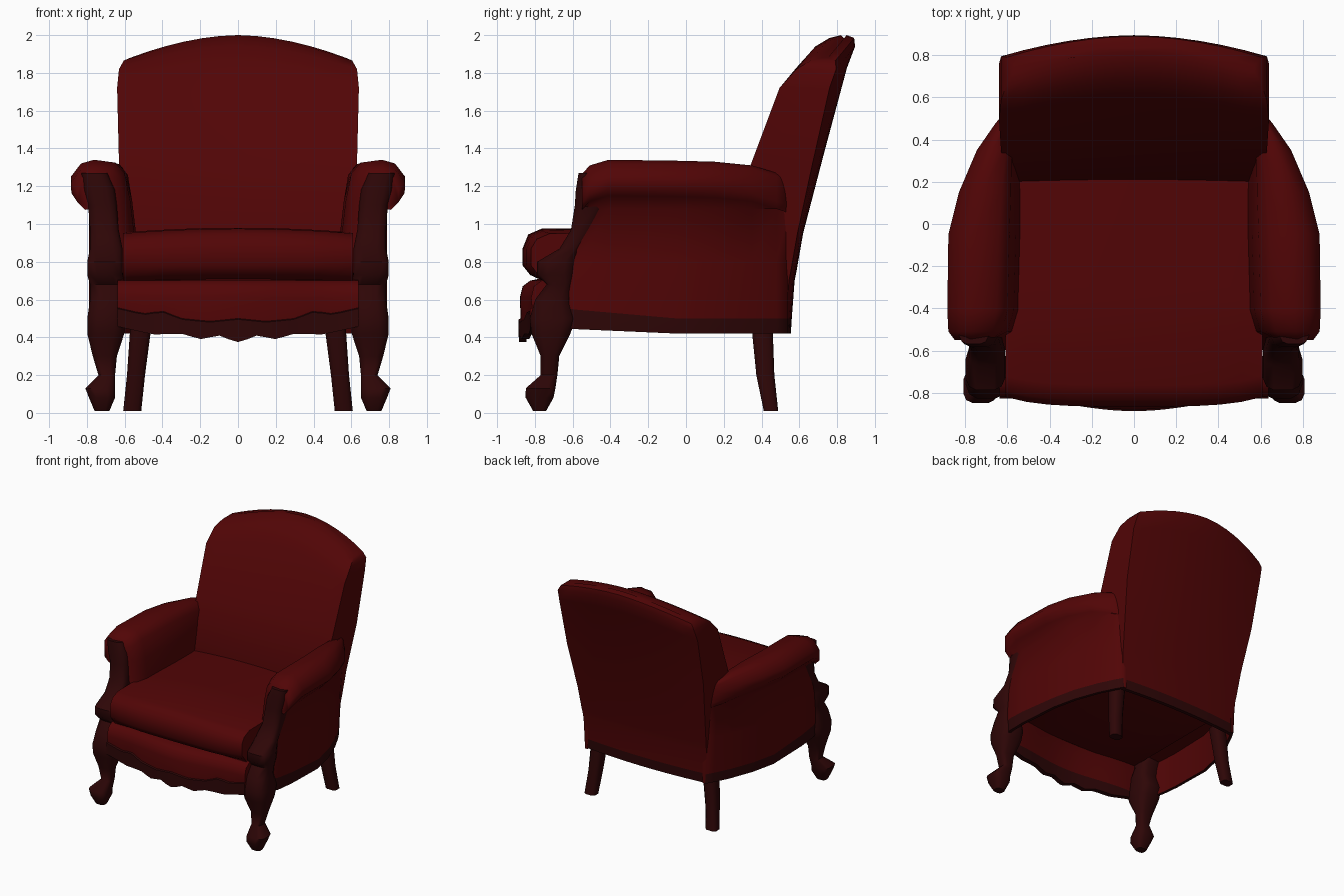
import bpy, bmesh, math

cube = bpy.data.objects.get("Cube")
if cube:
    bpy.data.objects.remove(cube, do_unlink=True)


def make_material(name, colour):
    material = bpy.data.materials.new(name)
    material.use_nodes = True
    material.diffuse_color = colour
    shader = material.node_tree.nodes["Principled BSDF"]
    shader.inputs["Base Color"].default_value = colour
    shader.inputs["Roughness"].default_value = 0.8
    return material


fabric = make_material("dark red fabric", (0.083, 0.0015, 0.0018, 1))
wood = make_material("mahogany wood", (0.027, 0.0018, 0.002, 1))


def loft(name, rings, is_wood, mirror=False, angle=50):
    """Skin equal-sized closed rings, cap both ends, and colour faces by a rule."""
    bm = bmesh.new()
    rows = [[bm.verts.new(point) for point in ring] for ring in rings]
    count = len(rows[0])
    for lower, upper in zip(rows, rows[1:]):
        for i in range(count):
            j = (i + 1) % count
            bm.faces.new((lower[i], lower[j], upper[j], upper[i]))
    bm.faces.new(rows[0])
    bm.faces.new(rows[-1])
    bmesh.ops.recalc_face_normals(bm, faces=bm.faces)
    for face in bm.faces:
        face.material_index = int(is_wood(face.calc_center_median()))
    mesh = bpy.data.meshes.new(name)
    bm.to_mesh(mesh)
    bm.free()
    mesh.materials.append(fabric)
    mesh.materials.append(wood)
    obj = bpy.data.objects.new(name, mesh)
    bpy.context.collection.objects.link(obj)
    bpy.ops.object.select_all(action="DESELECT")
    obj.select_set(True)
    bpy.context.view_layer.objects.active = obj
    bpy.ops.object.shade_smooth_by_angle(angle=math.radians(angle))
    if mirror:
        obj.modifiers.new("Mirror", "MIRROR")
    return obj


def rounded_ring(z, x0, x1, y0, y1, sides=12, power=0.6):
    """Horizontal rounded rectangle."""
    ring = []
    for i in range(sides):
        a = math.tau * (i + 0.5) / sides
        c, s = math.cos(a), math.sin(a)
        ring.append(((x0 + x1) / 2 + (x1 - x0) / 2 * math.copysign(abs(c) ** power, c),
                     (y0 + y1) / 2 + (y1 - y0) / 2 * math.copysign(abs(s) ** power, s), z))
    return ring


def interpolate(table, x):
    for (xa, a), (xb, b) in zip(table, table[1:]):
        if x <= xb:
            return a + (b - a) * (x - xa) / (xb - xa)
    return table[-1][1]


def always(centre):
    return True


def never(centre):
    return False


# Carved front posts with cabriole legs: height, x range, y range
post = [
    (0.01, 0.68, 0.76, -0.81, -0.74), (0.08, 0.65, 0.79, -0.85, -0.70),
    (0.13, 0.65, 0.81, -0.85, -0.69), (0.2, 0.65, 0.74, -0.77, -0.68),
    (0.3, 0.64, 0.77, -0.77, -0.67), (0.42, 0.60, 0.80, -0.82, -0.61),
    (0.5, 0.60, 0.80, -0.83, -0.58), (0.6, 0.60, 0.785, -0.80, -0.61),
    (0.68, 0.60, 0.785, -0.74, -0.60), (0.73, 0.61, 0.80, -0.79, -0.59),
    (0.8, 0.61, 0.80, -0.79, -0.58), (0.87, 0.61, 0.785, -0.67, -0.56),
    (0.97, 0.63, 0.785, -0.61, -0.49), (1.1, 0.64, 0.795, -0.59, -0.42),
    (1.18, 0.65, 0.82, -0.585, -0.42), (1.27, 0.69, 0.83, -0.57, -0.44)]
loft("front_posts", [rounded_ring(*row) for row in post], always, mirror=True)

# Splayed back legs
leg = [(0.01, 0.51, 0.61, 0.41, 0.49), (0.2, 0.49, 0.59, 0.37, 0.47), (0.5, 0.45, 0.57, 0.34, 0.46)]
loft("back_legs", [rounded_ring(*row, sides=8) for row in leg], always, mirror=True)

# Rolled arms with thin hollow skirts: y, panel x, roll x, inner x, top height
stations = [
    (-0.55, 0.76, 0.85, 0.65, 1.265), (-0.51, 0.775, 0.88, 0.58, 1.31),
    (-0.41, 0.785, 0.885, 0.55, 1.34), (-0.05, 0.775, 0.88, 0.54, 1.335),
    (0.15, 0.73, 0.83, 0.54, 1.33), (0.35, 0.655, 0.745, 0.55, 1.31),
    (0.48, 0.59, 0.655, 0.56, 1.27), (0.54, 0.555, 0.6, 0.55, 1.25)]


def arm_ring(y, panel, roll, inner, top):
    middle = (roll + inner) / 2 + 0.04 * (roll - inner) / 0.3
    rise = max(0, -y - 0.2) * 0.15
    flare = 0.005 + max(0, y) * 0.06
    shell = panel - 0.025
    section = [
        (panel, 0.42 + rise / 2), (panel + 0.005, 0.5 + rise), (panel + flare / 2, 0.8),
        (panel + flare, 1.08), (roll - 0.045 + flare, top - 0.19), (roll, top - 0.15),
        (roll, top - 0.09), (roll - (roll - inner) * 0.16, top - 0.02), (middle, top),
        (inner + (roll - inner) * 0.3, top - 0.015), (inner + (roll - inner) * 0.15, top - 0.07),
        (min(inner + 0.02, shell), 1.12), (min(inner, shell), 0.95), (min(inner, shell), 0.74),
        (shell, 0.73), (shell, 0.42 + rise / 2)]
    # The lower front edge runs forward to meet the post
    return [(x, y - (0.07 if y < -0.5 and z < 0.9 else 0), z) for x, z in section]


loft("arms", [arm_ring(*row) for row in stations], lambda c: c.z < 0.56, mirror=True, angle=70)

# Raked backrest with an arched top: height, half width, front y, rear y
levels = [
    (0.42, 0.55, 0.525, 0.555), (0.5, 0.56, 0.53, 0.56), (0.7, 0.57, 0.545, 0.575),
    (0.75, 0.575, 0.25, 0.585), (0.95, 0.59, 0.2, 0.62), (1.32, 0.63, 0.345, 0.70),
    (1.72, 0.64, 0.495, 0.79), (1.82, 0.63, 0.585, 0.825), (1.865, 0.605, 0.66, 0.82),
    (1.88, 0.57, 0.72, 0.78)]


def back_ring(z, width, front, rear):
    lift = min(1, max(0, (z - 0.95) / 0.87))
    steps = [i / 6 for i in range(-6, 7)]
    ring = []
    for edge, order in ((front, steps), (rear, reversed(steps))):
        for u in order:
            arch = 1 - abs(u) ** 1.8
            # Bow the rear outwards; the thin skirt follows it
            bow = 0.03 * u * u if edge == rear or z < 0.72 else 0
            lean = (0.1 if edge == front else 0.07) * lift * arch
            ring.append((u * width, edge - bow + lean, z + 0.12 * lift * arch))
    return ring


loft("backrest", [back_ring(*row) for row in levels], lambda c: c.z < 0.5)

# Seat cushion with a rounded, slightly bowed nose
cushion = []
for i in range(-6, 7):
    u = i / 6
    top = 0.95 + 0.025 * (1 - u * u)
    front = -0.82 - 0.045 * (1 - u ** 4)
    cushion.append([(u * 0.61, y, z) for y, z in (
        (0.28, 0.7), (-0.76, 0.7), (front + 0.04, 0.73), (front, 0.78), (front, 0.87),
        (front + 0.03, top - 0.03), (front + 0.1, top), (-0.3, top + 0.005), (0.28, top))])
loft("seat_cushion", cushion, never)

# Bowed front apron with a scalloped wooden lower edge
scallop = [(0, 0.375), (0.05, 0.39), (0.1, 0.41), (0.2, 0.39), (0.3, 0.42), (0.45, 0.415), (0.65, 0.46)]
trim = [(0, 0.5), (0.15, 0.485), (0.3, 0.5), (0.4, 0.54), (0.5, 0.525), (0.65, 0.56)]


def apron_ring(x):
    low, line = interpolate(scallop, abs(x)), interpolate(trim, abs(x))
    bow = -0.815 - 0.06 * math.cos(min(1, abs(x) / 0.6) * math.pi / 2) ** 2
    section = [(bow + 0.1, 0.71), (bow + 0.05, 0.7), (bow + 0.01, 0.67), (bow - 0.005, 0.61),
               (bow, line), (bow - 0.012, line - 0.005), (bow - 0.01, low),
               (bow + 0.03, low), (bow + 0.04, 0.5), (bow + 0.07, 0.65)]
    return [(x, y, z) for y, z in section]


apron = loft("front_apron", [apron_ring(i * 0.049) for i in range(-13, 14)], never)
# Section points below the trim line are wood
for face in apron.data.polygons:
    slots = {v % 10 for v in face.vertices}
    if slots <= {4, 5, 6, 7, 8}:
        face.material_index = 1
